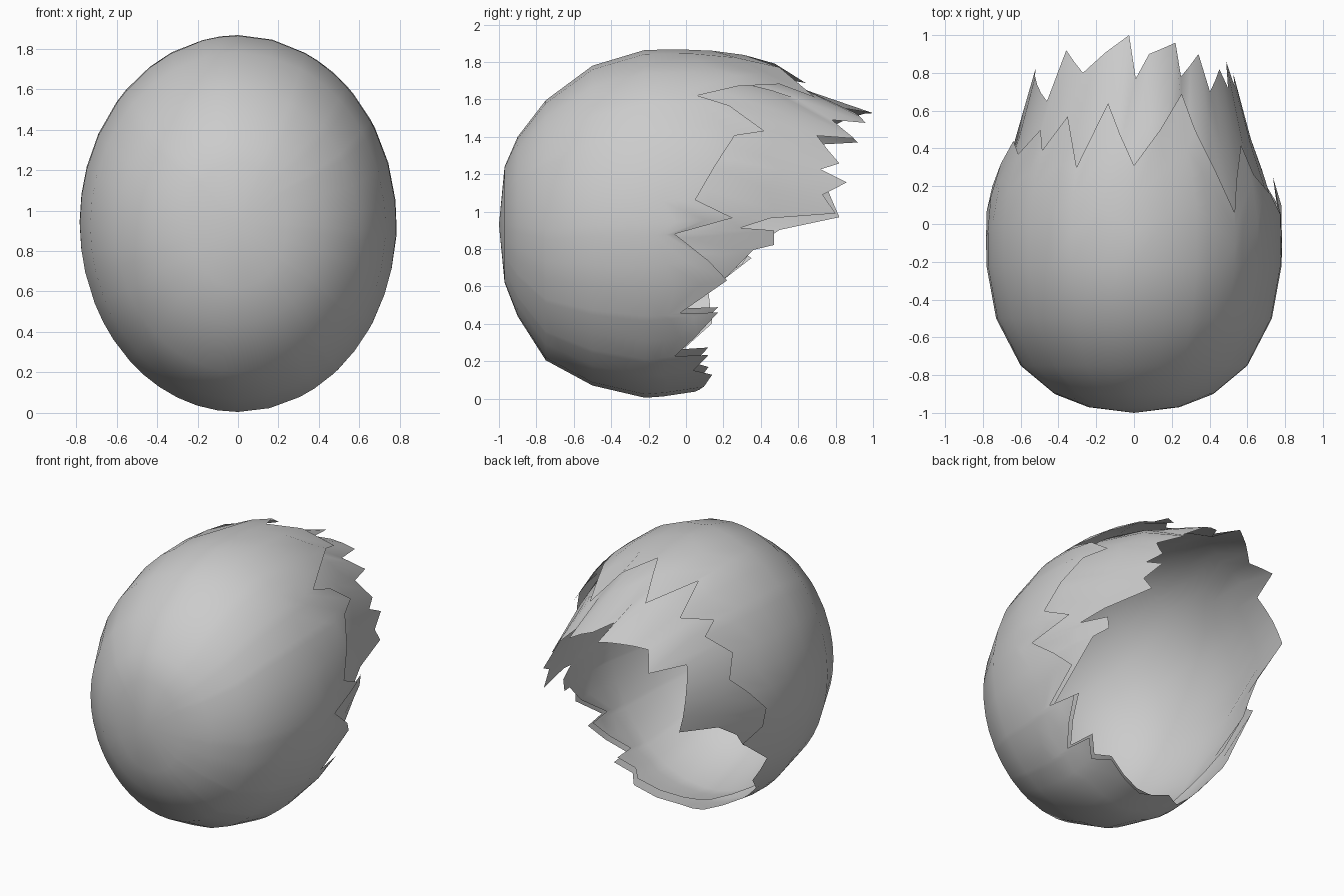
import bpy, bmesh
from math import sin, cos, radians

if "Cube" in bpy.data.objects:
    bpy.data.objects.remove(bpy.data.objects["Cube"])

# Egg profile along y: (y, half width, half height, centre z)
PROFILE = [(-1, 0, 0, .93), (-.97, .24, .31, .93), (-.9, .42, .48, .92),
           (-.75, .60, .695, .9), (-.5, .73, .855, .925), (-.2, .785, .935, .935),
           (.1, .78, .91, .955), (.3, .72, .87, .97), (.5, .645, .81, .98),
           (.8, .57, .64, .97), (1, .54, .62, .97)]

# Jagged rims: (angle around y from the top towards +x, y)
OUTER_RIM = [(-165, .1), (-150, -.05), (-137, .0), (-128, .14), (-115, .12),
             (-105, .35), (-98, .22), (-90, .2), (-73, .44), (-62, .37),
             (-50, .5), (-45, .39), (-34, .57), (-25, .3), (-13, .64),
             (0, .31), (25, .69), (30, .5), (43, .06), (47, .23), (57, .42),
             (60, .26), (83, .05), (90, .25), (94, -.06), (104, .12),
             (112, .22), (122, -.03), (124, .17), (141, -.06), (143, .12),
             (151, .04), (157, .14), (180, .05)]
INNER_RIM = [(-165, 0), (-150, -.2), (-130, -.15), (-116, .08), (-108, .3),
             (-102, .36), (-96, .5), (-90, .82), (-72, .74), (-55, .65),
             (-45, .92), (-31, .8), (-17, .91), (-3, 1), (1, .77), (9, .9),
             (26, .96), (28, .78), (42, .9), (47, .7), (60, .82), (66, .72),
             (71, .86), (79, .73), (88, .8), (91, .45), (94, .29), (96, .47),
             (102, .47), (103, .36), (112, .22), (122, -.03), (124, .17),
             (141, -.06), (143, .12), (151, .04), (157, .12), (180, .03)]


def section(y):
    y = max(-1, min(1, y))
    for a, b in zip(PROFILE, PROFILE[1:]):
        if y <= b[0]:
            t = (y - a[0]) / (b[0] - a[0])
            return [p + (q - p) * t for p, q in zip(a[1:], b[1:])]


def make_shell(name, rim, inset):
    # Fill wide gaps between rim points with extra columns
    cols = []
    for i, (a, y) in enumerate(rim):
        b, y2 = rim[(i + 1) % len(rim)]
        if b < a:
            b += 360
        n = int((b - a) // 13) + 1
        cols += [(a + (b - a) * k / n, y + (y2 - y) * k / n) for k in range(n)]

    def point(a, y):
        front = max(0, min(1, (-.2 - y) / .3))
        back = max(0, min(1, y / .4))
        w, h, zc = section(y - inset * front)
        k = inset * (1 - front * .2)
        w, h = max(0, w - k), max(0, h - k * (1 + .4 * back))
        return w * sin(radians(a)), y, zc + h * cos(radians(a))

    bm = bmesh.new()
    pole = bm.verts.new((0, -1 + inset, .93))
    fixed = [y + inset * (y < -.7) for y in (-.97, -.9, -.75, -.5, -.22)]
    grid = []
    for a, rim_y in cols:
        ys = fixed + [-.22 + (rim_y + .22) * t for t in (.35, .68, 1)]
        grid.append([bm.verts.new(point(a, y)) for y in ys])
    for i, c in enumerate(grid):
        d = grid[(i + 1) % len(grid)]
        bm.faces.new((pole, c[0], d[0]))
        for j in range(len(c) - 1):
            bm.faces.new((c[j], c[j + 1], d[j + 1], d[j]))
    bmesh.ops.recalc_face_normals(bm, faces=bm.faces)
    mesh = bpy.data.meshes.new(name)
    bm.to_mesh(mesh)
    bm.free()
    mesh.shade_smooth()
    ob = bpy.data.objects.new(name, mesh)
    bpy.context.collection.objects.link(ob)
    return ob


# Outer broken shell and the lining that sticks out past it
make_shell("outer_eggshell", OUTER_RIM, 0)
make_shell("inner_lining", INNER_RIM, .045)
